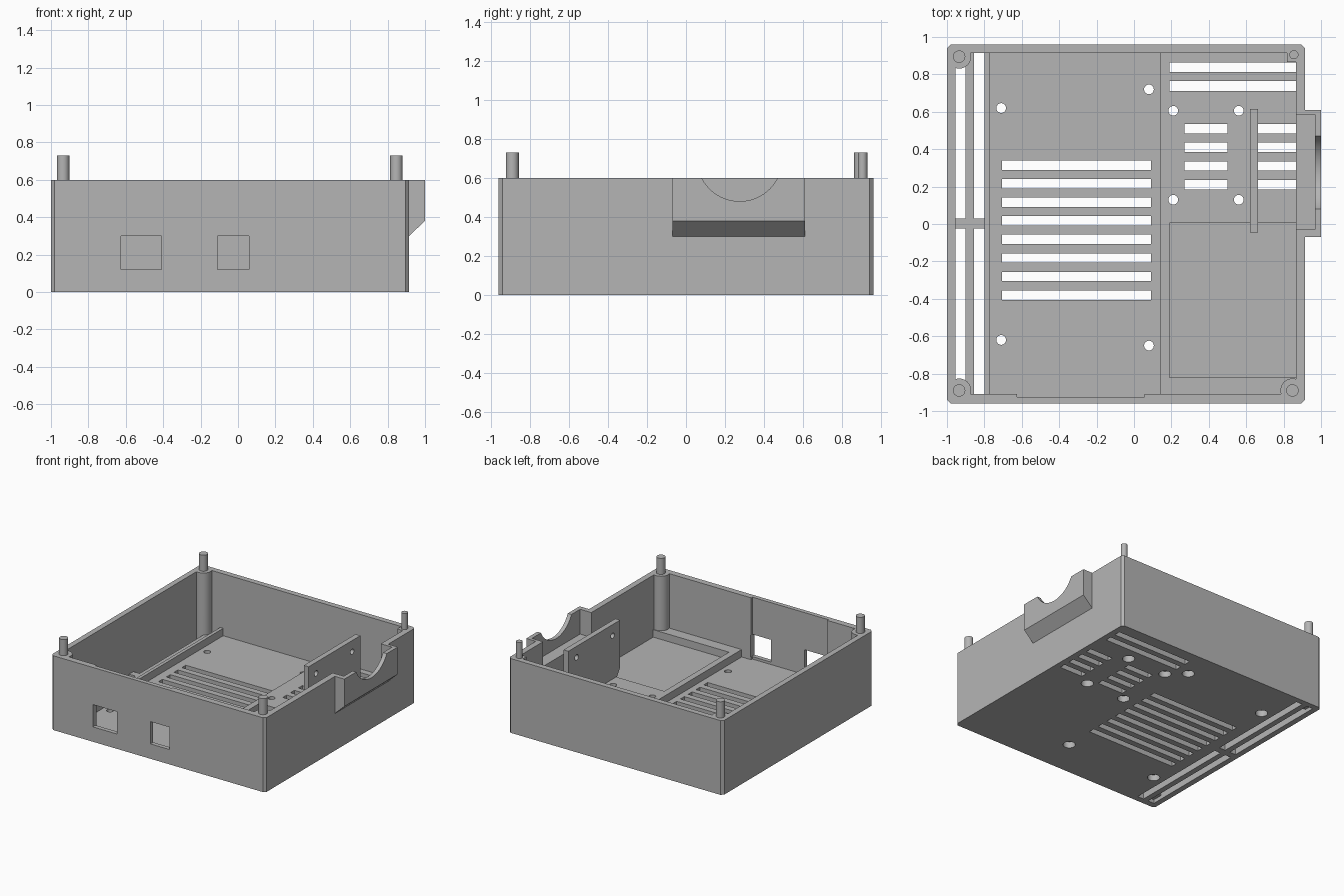
import bpy
import bmesh
from math import pi
from mathutils import Matrix, Vector

cube = bpy.data.objects.get("Cube")
if cube:
    bpy.data.objects.remove(cube, do_unlink=True)

grey = bpy.data.materials.new("light grey plastic")
grey.use_nodes = True
colour = (0.46, 0.46, 0.46, 1)
grey.diffuse_color = colour
grey.node_tree.nodes["Principled BSDF"].inputs["Base Color"].default_value = colour


def finish(name, bm):
    bmesh.ops.recalc_face_normals(bm, faces=bm.faces)
    mesh = bpy.data.meshes.new(name)
    bm.to_mesh(mesh)
    bm.free()
    mesh.materials.append(grey)
    obj = bpy.data.objects.new(name, mesh)
    bpy.context.collection.objects.link(obj)
    return obj


def add_box(bm, x, y, z):
    lo, hi = Vector((x[0], y[0], z[0])), Vector((x[1], y[1], z[1]))
    matrix = Matrix.Translation((lo + hi) / 2) @ Matrix.Diagonal((*(hi - lo), 1))
    return bmesh.ops.create_cube(bm, size=1, matrix=matrix)


def boxes(name, *specs):
    bm = bmesh.new()
    for spec in specs:
        add_box(bm, *spec)
    return finish(name, bm)


def cylinders(name, centres, radius, z0, z1, sides=32):
    bm = bmesh.new()
    for x, y in centres:
        bmesh.ops.create_cone(bm, cap_ends=True, segments=sides, radius1=radius, radius2=radius,
                              depth=z1 - z0, matrix=Matrix.Translation((x, y, (z0 + z1) / 2)))
    return finish(name, bm)


def prism(name, profile, axis_point, offset):
    bm = bmesh.new()
    face = bm.faces.new([bm.verts.new(axis_point(a, b)) for a, b in profile])
    ext = bmesh.ops.extrude_face_region(bm, geom=[face])
    bmesh.ops.translate(bm, vec=offset, verts=[v for v in ext["geom"] if isinstance(v, bmesh.types.BMVert)])
    return finish(name, bm)


def combine(target, tool, operation="DIFFERENCE"):
    """Apply a boolean and discard the tool."""
    tool.hide_render = True
    mod = target.modifiers.new("cut", "BOOLEAN")
    mod.operation, mod.solver, mod.object = operation, "EXACT", tool
    bpy.context.view_layer.update()
    deps = bpy.context.evaluated_depsgraph_get()
    mesh = bpy.data.meshes.new_from_object(target.evaluated_get(deps))
    target.modifiers.clear()
    target.data = mesh
    bpy.data.objects.remove(tool, do_unlink=True)


FLOOR, STEP, TOP = 0.10, 0.16, 0.60
INNER_Y = (-0.91, 0.915)

# Outer shell with chamfered upright corners
bm = bmesh.new()
add_box(bm, (-1, 0.915), (-0.96, 0.96), (0, TOP))
upright = [e for e in bm.edges if abs(e.verts[0].co.z - e.verts[1].co.z) > 0.1]
bmesh.ops.bevel(bm, geom=upright, offset=0.02, segments=1, affect="EDGES")
shell = finish("case_shell", bm)

# Side housing that hangs off the wall
housing = prism("housing", [(0.89, 0.3), (0.915, 0.3), (1, 0.38), (1, TOP), (0.89, TOP)],
                lambda x, z: (x, -0.07, z), (0, 0.68, 0))
combine(shell, housing, "UNION")

# Interior: low bay, stepped bay, sunken tray, front panel recess, side pocket
for spec in [
    ((-0.955, 0.14), INNER_Y, (FLOOR, 0.8)),
    ((0.1, 0.867), INNER_Y, (STEP, 0.8)),
    ((0.19, 0.867), (-0.82, 0.005), (FLOOR, 0.3)),
    ((-0.625, 0.055), (-0.925, -0.8), (FLOOR, 0.8)),
    ((0.8, 0.967), (-0.03, 0.585), (0.4, 0.8)),
]:
    combine(shell, boxes("cavity", spec))

# Round notch in the housing
bm = bmesh.new()
bmesh.ops.create_cone(bm, cap_ends=True, segments=64, radius1=0.218, radius2=0.218, depth=0.15,
                      matrix=Matrix.Translation((1.02, 0.275, 0.698)) @ Matrix.Rotation(pi / 2, 4, "Y"))
combine(shell, finish("notch", bm))

# Floor rail
combine(shell, boxes("rail", ((-0.8, -0.773), (-0.93, 0.93), (0.05, STEP))), "UNION")

# Ventilation slots
through = (-0.1, 0.3)
slots = [((-0.705, 0.09), (0.29 - i * 0.0993, 0.34 - i * 0.0993), through) for i in range(8)]
for i in range(4):
    y = (0.485 - i * 0.1, 0.535 - i * 0.1)
    slots += [((0.27, 0.5), y, through), ((0.66, 0.867), y, through)]
slots += [((0.19, 0.867), (y, y + 0.052), through) for y in (0.712, 0.812)]
for x in ((-0.955, -0.9), (-0.855, -0.8)):
    slots += [(x, y, through) for y in ((-0.91, -0.025), (0.03, 0.915))]
combine(shell, boxes("slots", *slots))

# Counterbored screw holes
holes = [(-0.71, 0.62), (-0.71, -0.62), (0.08, 0.72), (0.08, -0.65)]
holes += [(x, y) for x in (0.21, 0.56) for y in (0.13, 0.605)]
combine(shell, cylinders("holes", holes, 0.026, -0.1, 0.3, 24))
combine(shell, cylinders("counterbores", holes, 0.046, -0.1, 0.05, 24))

# Connector windows in the front wall
combine(shell, boxes("windows", *[(x, (-1.1, -0.85), (0.12, 0.3)) for x in ((-0.625, -0.41), (-0.11, 0.06))]))

# Corner posts
corners = [(-0.935, 0.895), (-0.935, -0.89), (0.847, -0.89)]
combine(shell, cylinders("posts", corners, 0.064, 0.03, TOP, 48), "UNION")
combine(shell, boxes("small_post", ((0.818, 0.89), (0.865, 0.94), (0.1, TOP))), "UNION")

# Locating pins
pins = cylinders("locating_pins", corners, 0.033, 0.55, 0.73)
small_pin = cylinders("small_locating_pin", [(0.855, 0.905)], 0.024, 0.55, 0.73)

# Upright mounting plate with two screw holes
plate = prism("mounting_plate", [(0.0, 0.15), (0.615, 0.15), (0.615, TOP), (-0.045, TOP), (-0.045, 0.22)],
              lambda y, z: (0.62, y, z), (0.043, 0, 0))
bm = bmesh.new()
for y in (0.05, 0.51):
    bmesh.ops.create_cone(bm, cap_ends=True, segments=24, radius1=0.022, radius2=0.022, depth=0.2,
                          matrix=Matrix.Translation((0.64, y, 0.51)) @ Matrix.Rotation(pi / 2, 4, "Y"))
combine(plate, finish("plate_holes", bm))

# Smooth round walls, keep crisp edges
bpy.ops.object.select_all(action="DESELECT")
for obj in (shell, pins, small_pin, plate):
    obj.select_set(True)
bpy.context.view_layer.objects.active = shell
bpy.ops.object.shade_smooth_by_angle(angle=0.5)
